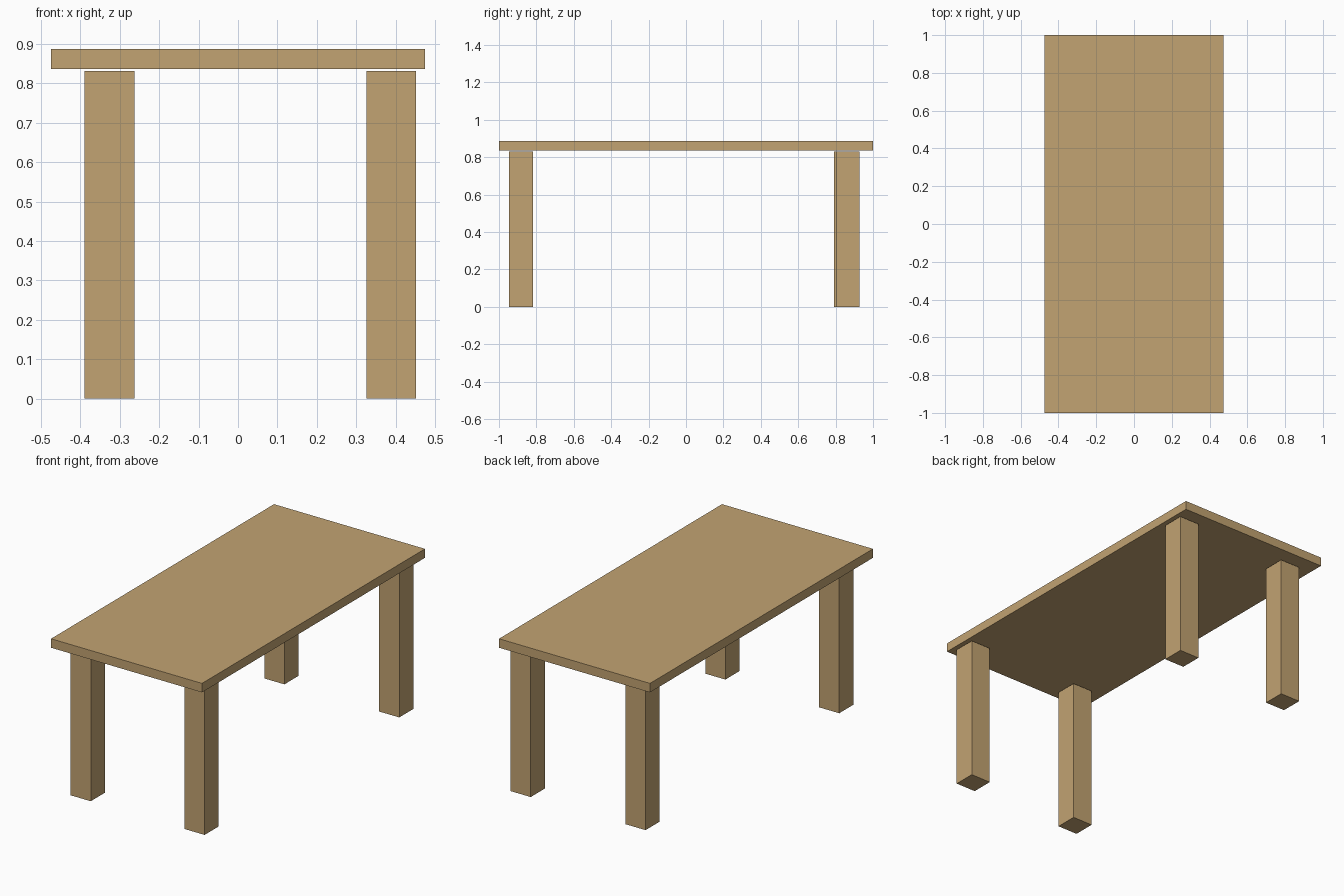
import bpy

if "Cube" in bpy.data.objects:
    bpy.data.objects.remove(bpy.data.objects["Cube"])

# One wood colour for the whole table
wood = bpy.data.materials.new("light_wood")
wood.diffuse_color = (0.54, 0.366, 0.168, 1.0)
wood.use_nodes = True
wood.node_tree.nodes["Principled BSDF"].inputs["Base Color"].default_value = wood.diffuse_color


def box(name, lo, hi):
    """Axis-aligned box between two corners."""
    centre = [(a + b) / 2 for a, b in zip(lo, hi)]
    bpy.ops.mesh.primitive_cube_add(size=1, location=centre)
    ob = bpy.context.object
    ob.name = name
    ob.scale = [b - a for a, b in zip(lo, hi)]
    bpy.ops.object.transform_apply(location=False, rotation=False, scale=True)
    ob.data.materials.append(wood)
    return ob


# Table top
box("table_top", (-0.474, -1.0, 0.836), (0.474, 1.0, 0.887))

# Four square legs, ending just under the top
LEG, LEG_TOP = 0.126, 0.831
legs = {
    "front_left_leg": (-0.389, -0.945),
    "front_right_leg": (0.326, -0.945),
    "back_left_leg": (-0.389, 0.792),
    "back_right_leg": (0.326, 0.801),
}
for name, (x, y) in legs.items():
    box(name, (x, y, 0.0), (x + LEG, y + LEG, LEG_TOP))
